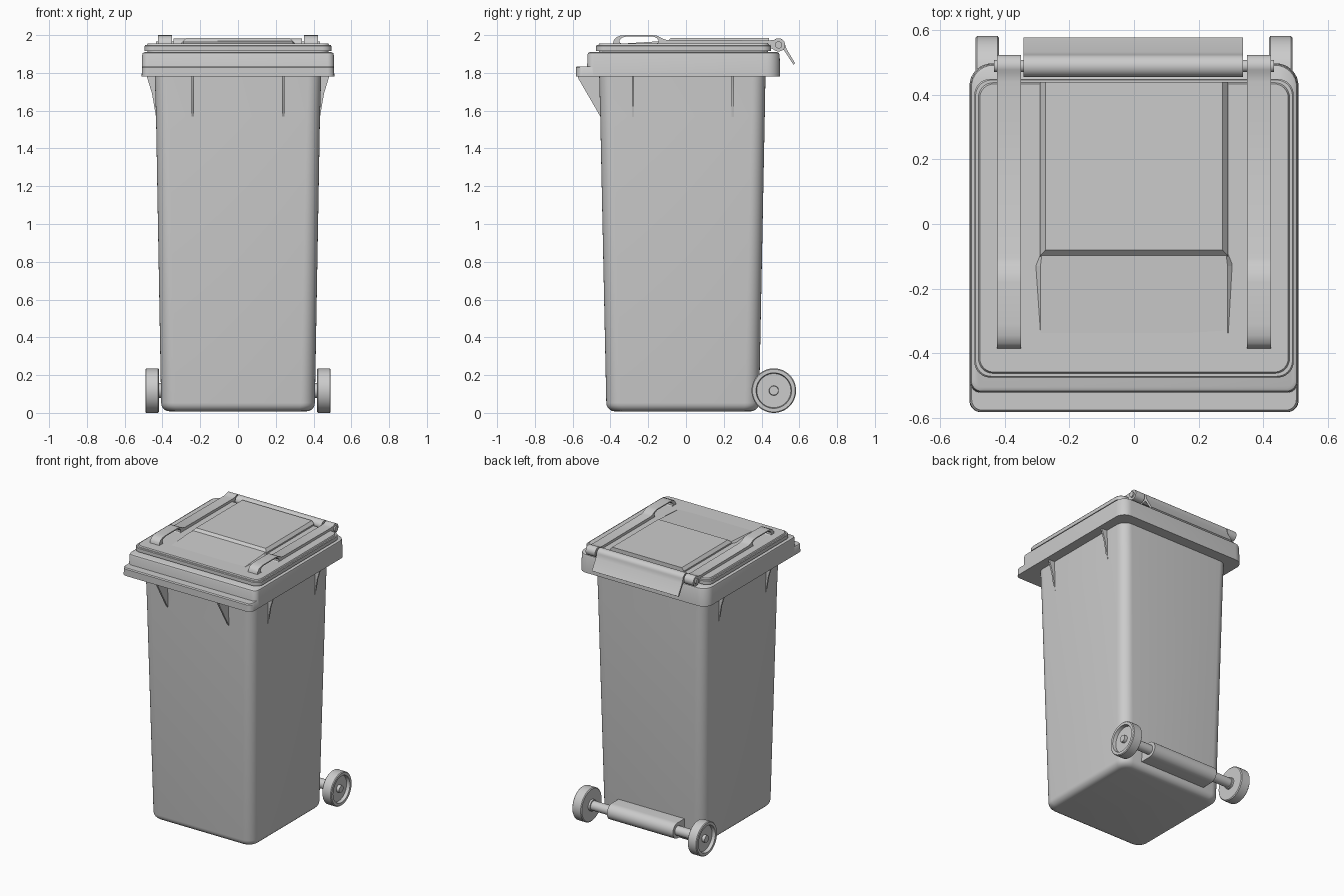
import bpy, bmesh
from math import sin, cos, pi, radians


def loft(name, rings, smooth=True):
    """Skin equal-length rings of points and cap both ends."""
    bm = bmesh.new()
    vs = [[bm.verts.new(p) for p in ring] for ring in rings]
    n = len(vs[0])
    for a, b in zip(vs, vs[1:]):
        for i in range(n):
            j = (i + 1) % n
            bm.faces.new((a[i], a[j], b[j], b[i]))
    bm.faces.new(vs[0])
    bm.faces.new(vs[-1])
    bmesh.ops.recalc_face_normals(bm, faces=bm.faces)
    me = bpy.data.meshes.new(name)
    bm.to_mesh(me)
    bm.free()
    ob = bpy.data.objects.new(name, me)
    bpy.context.collection.objects.link(ob)
    if smooth:
        bpy.ops.object.select_all(action='DESELECT')
        ob.select_set(True)
        bpy.context.view_layer.objects.active = ob
        bpy.ops.object.shade_smooth_by_angle(angle=radians(35))
    return ob


def rrect(z, hx, y0, y1, rf, rb, seg=8):
    """Rounded rectangle with separate front and back corner radii."""
    corners = [(hx - rb, y1 - rb, rb, 0), (-hx + rb, y1 - rb, rb, 1),
               (-hx + rf, y0 + rf, rf, 2), (hx - rf, y0 + rf, rf, 3)]
    return [(cx + r * cos((q + i / seg) * pi / 2), cy + r * sin((q + i / seg) * pi / 2), z)
            for cx, cy, r, q in corners for i in range(seg + 1)]


def prism_x(name, prof, x0, x1):
    return loft(name, [[(x, y, z) for y, z in prof] for x in (x0, x1)])


def prism_y(name, prof, y0, y1):
    return loft(name, [[(x, y, z) for x, z in prof] for y in (y0, y1)])


def lathe_x(name, prof, y, z, seg=48):
    """Turn (x, radius) pairs about an axis along x."""
    return loft(name, [[(x, y + r * cos(2 * pi * i / seg), z + r * sin(2 * pi * i / seg))
                        for i in range(seg)] for x, r in prof])


# Tapered body with rounded lower edge
base, floor, rings = 0.045, 0.008, []
for i in range(6):
    a = i / 5 * pi / 2
    d = base * (1 - sin(a))
    rings.append(rrect(floor + base * (1 - cos(a)), 0.407 - d, -0.422 + d, 0.387 - d,
                       0.075 - d / 2, 0.075 - d / 2))
rings.append(rrect(1.57, 0.434, -0.454, 0.417, 0.07, 0.07))
rings.append(rrect(1.80, 0.441, -0.460, 0.421, 0.07, 0.07))
loft("bin_body", rings)

# Rim band and front lip
loft("rim", [rrect(1.78, 0.51, -0.524, 0.498, 0.035, 0.07),
             rrect(1.895, 0.507, -0.522, 0.496, 0.035, 0.07),
             rrect(1.905, 0.504, -0.518, 0.492, 0.032, 0.067),
             rrect(1.91, 0.495, -0.510, 0.484, 0.03, 0.06)])
loft("front_lip", [rrect(1.78, 0.51, -0.583, -0.40, 0.035, 0.01),
                   rrect(1.828, 0.508, -0.583, -0.40, 0.035, 0.01),
                   rrect(1.835, 0.503, -0.577, -0.40, 0.032, 0.01)])

# Gussets under the rim
for x in (-0.24, 0.24):
    prism_x("front_gusset", [(-0.44, 1.79), (-0.575, 1.79), (-0.57, 1.77), (-0.454, 1.57),
                             (-0.44, 1.57)], x - 0.006, x + 0.006)
for s in (-1, 1):
    for y in (-0.28, 0.248):
        prism_y("side_gusset", [(s * 0.42, 1.79), (s * 0.486, 1.79), (s * 0.478, 1.765),
                                (s * 0.455, 1.69), (s * 0.433, 1.56), (s * 0.42, 1.56)],
                y - 0.006, y + 0.006)

# Lid with stepped edge
loft("lid", [rrect(1.905, 0.478, -0.460, 0.435, 0.05, 0.05),
             rrect(1.917, 0.478, -0.460, 0.435, 0.05, 0.05),
             rrect(1.917, 0.495, -0.476, 0.450, 0.05, 0.05),
             rrect(1.942, 0.495, -0.476, 0.450, 0.05, 0.05),
             rrect(1.947, 0.491, -0.472, 0.446, 0.048, 0.048),
             rrect(1.947, 0.482, -0.463, 0.438, 0.045, 0.045),
             rrect(1.955, 0.478, -0.459, 0.434, 0.043, 0.043)])

# Raised lid panel and the ramp in front of it
loft("lid_panel", [[(-a, y0, z), (a, y0, z), (a, 0.44, z), (-a, 0.44, z)]
                   for a, y0, z in ((0.292, -0.10, 1.95), (0.292, -0.10, 1.965),
                                    (0.274, -0.08, 1.985))], False)
loft("lid_ramp", [[(-a, -0.385, 1.952), (a, -0.385, 1.952), (b, -0.13, z),
                   (c, -0.09, z), (-c, -0.09, z), (-b, -0.13, z)]
                  for a, b, c, z in ((0.293, 0.308, 0.292, 1.9515), (0.29, 0.29, 0.285, 1.968))],
     False)

# Side bars: open grip at the front, hinge eye at the back
hy, hz = 0.49, 1.948
eye = [(hy + 0.035 * cos(a), hz + 0.035 * sin(a))
       for a in [radians(130 - 20 * i) for i in range(14)]]
bar = [(-0.36, 1.935), (-0.378, 1.94), (-0.386, 1.955), (-0.383, 1.972), (-0.37, 1.988),
       (-0.345, 1.998), (-0.31, 2.0), (-0.18, 2.0), (-0.15, 1.996), (-0.125, 1.982),
       (-0.105, 1.975), (0.44, 1.972)] + eye + [(0.44, 1.935)]
hole = [(-0.335, 1.953), (-0.35, 1.96), (-0.352, 1.972), (-0.34, 1.986), (-0.315, 1.993),
        (-0.175, 1.993), (-0.155, 1.985), (-0.145, 1.97), (-0.147, 1.96), (-0.16, 1.953)]
for s in (-1, 1):
    arm = prism_x("lid_grip_bar", bar, s * 0.35, s * 0.424)
    cutter = prism_x("grip_cutter", hole, s * 0.3, s * 0.46)
    cutter.hide_render = True
    cutter.hide_set(True)
    m = arm.modifiers.new("grip_opening", 'BOOLEAN')
    m.operation, m.solver, m.object = 'DIFFERENCE', 'EXACT', cutter
    bpy.context.view_layer.objects.active = arm
    bpy.ops.object.modifier_apply(modifier=m.name)
    bpy.data.objects.remove(cutter)

# Hinge pin and rear flap
lathe_x("hinge_pin", [(-0.434, 0.019), (0.434, 0.019)], hy, hz, 24)
flap = [(hy + 0.035 * cos(radians(a)), hz + 0.035 * sin(radians(a)))
        for a in range(180, -1, -15)]
prism_x("hinge_flap", flap + [(0.533, 1.925), (0.578, 1.85), (0.568, 1.844), (0.518, 1.922),
                              (0.49, 1.913), (0.465, 1.923)], -0.342, 0.338)

# Wheels, axle and axle housing
wy, wz = 0.465, 0.118
for s in (-1, 1):
    lathe_x("wheel", [(s * x, r) for x, r in
                      ((0.404, 0.04), (0.418, 0.04), (0.418, 0.112), (0.423, 0.118),
                       (0.486, 0.118), (0.491, 0.113), (0.491, 0.094), (0.468, 0.09),
                       (0.468, 0.026), (0.489, 0.024))], wy, wz, 48)
lathe_x("axle", [(-0.43, 0.033), (0.43, 0.033)], wy, wz, 32)
housing = [(0.37, wz - 0.055)] + [(wy + 0.055 * cos(radians(a)), wz + 0.055 * sin(radians(a)))
                                  for a in range(-90, 91, 15)] + [(0.37, wz + 0.055)]
prism_x("axle_housing", housing, -0.26, 0.26)
